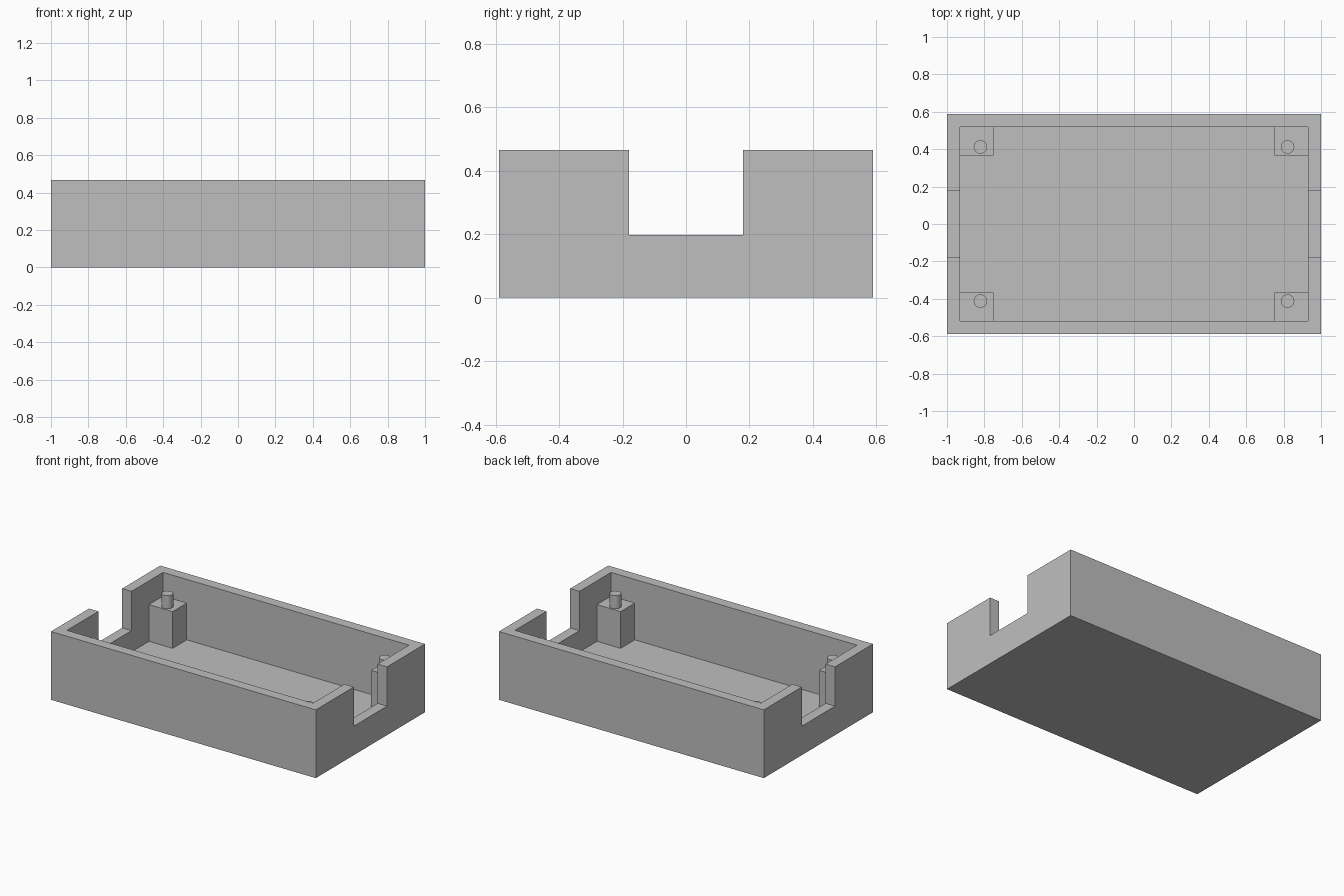
import bpy

old = bpy.data.objects.get("Cube")
if old:
    bpy.data.objects.remove(old, do_unlink=True)

# Main dimensions
HX, HY, HEIGHT = 1.0, 0.589, 0.466
IX, IY, FLOOR = 0.929, 0.518, 0.053
POST_X, POST_Y, POST_TOP = 0.75, 0.366, 0.304
PEG_X, PEG_Y, PEG_R, PEG_TOP = 0.821, 0.412, 0.036, 0.393
NOTCH_Y, NOTCH_Z = 0.179, 0.198

grey = bpy.data.materials.new("plain grey")
grey.use_nodes = True
colour = (0.52, 0.52, 0.52, 1)
grey.diffuse_color = colour
grey.node_tree.nodes["Principled BSDF"].inputs["Base Color"].default_value = colour


def box(name, low, high):
    """Box spanning two opposite corners."""
    centre = [(a + b) / 2 for a, b in zip(low, high)]
    bpy.ops.mesh.primitive_cube_add(size=1, location=centre)
    ob = bpy.context.object
    ob.name = name
    ob.scale = [b - a for a, b in zip(low, high)]
    bpy.ops.object.transform_apply(location=True, rotation=False, scale=True)
    ob.data.materials.append(grey)
    return ob


def cut(target, cutter):
    """Subtract a cutter, then discard it."""
    cutter.hide_render = True
    mod = target.modifiers.new("cut", "BOOLEAN")
    mod.operation = "DIFFERENCE"
    mod.solver = "EXACT"
    mod.object = cutter
    bpy.context.view_layer.objects.active = target
    bpy.ops.object.modifier_apply(modifier=mod.name)
    bpy.data.objects.remove(cutter, do_unlink=True)


# Open tray with a notch through both end walls
tray = box("tray", (-HX, -HY, 0), (HX, HY, HEIGHT))
cut(tray, box("cavity", (-IX, -IY, FLOOR), (IX, IY, HEIGHT + 1)))
cut(tray, box("notch", (-HX - 1, -NOTCH_Y, NOTCH_Z), (HX + 1, NOTCH_Y, HEIGHT + 1)))

# Corner posts, each with a locating peg
for side, sx in (("right", -1), ("left", 1)):
    for end, sy in (("front", -1), ("back", 1)):
        xs = sorted((sx * POST_X, sx * IX))
        ys = sorted((sy * POST_Y, sy * IY))
        box(f"{end}_{side}_post", (xs[0], ys[0], FLOOR), (xs[1], ys[1], POST_TOP))
        bpy.ops.mesh.primitive_cylinder_add(
            vertices=32, radius=PEG_R, depth=PEG_TOP - POST_TOP,
            location=(sx * PEG_X, sy * PEG_Y, (PEG_TOP + POST_TOP) / 2))
        peg = bpy.context.object
        peg.name = f"{end}_{side}_peg"
        peg.data.materials.append(grey)
        bpy.ops.object.shade_smooth_by_angle()
